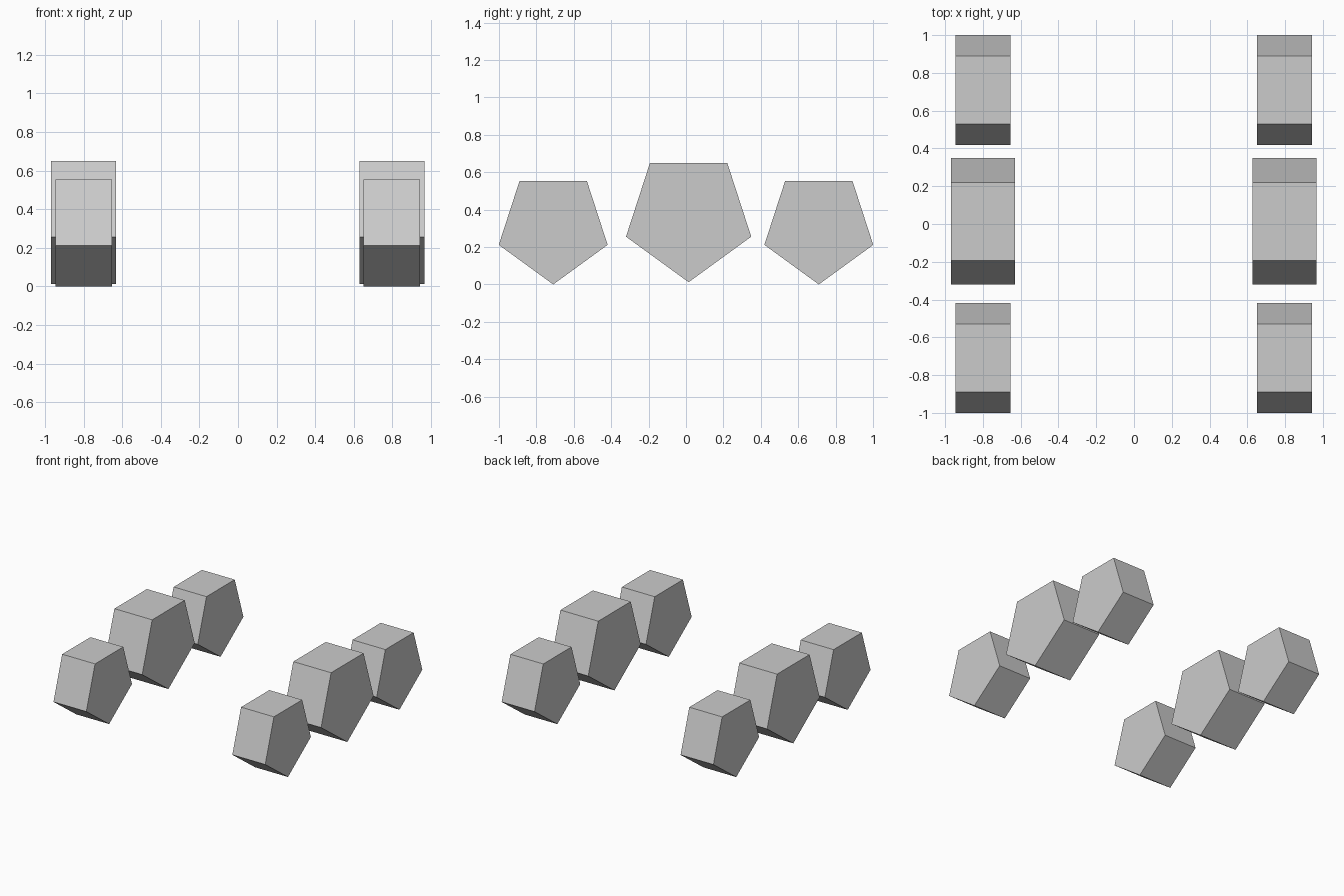
import bpy, bmesh, math

if "Cube" in bpy.data.objects:
    bpy.data.objects.remove(bpy.data.objects["Cube"])


def wheel(name, x, y, z, radius, width):
    """Five-sided wheel with its axle along x and one corner pointing down."""
    bm = bmesh.new()
    ring = []
    for i in range(5):
        a = -math.pi / 2 + i * math.tau / 5
        ring.append(bm.verts.new((-width / 2, radius * math.cos(a), radius * math.sin(a))))
    cap = bm.faces.new(ring)
    side = bmesh.ops.extrude_face_region(bm, geom=[cap])
    moved = [v for v in side["geom"] if isinstance(v, bmesh.types.BMVert)]
    bmesh.ops.translate(bm, verts=moved, vec=(width, 0, 0))
    bmesh.ops.recalc_face_normals(bm, faces=bm.faces)
    mesh = bpy.data.meshes.new(name)
    bm.to_mesh(mesh)
    bm.free()
    obj = bpy.data.objects.new(name, mesh)
    obj.location = (x, y, z)
    bpy.context.collection.objects.link(obj)


# Three wheels per side: a larger middle one between two smaller ones
for side, x in (("left", -0.799), ("right", 0.797)):
    wheel(f"front_wheel_{side}", x, -0.71, 0.306, 0.306, 0.293)
    wheel(f"middle_wheel_{side}", x, 0.014, 0.364, 0.352, 0.337)
    wheel(f"back_wheel_{side}", x, 0.71, 0.306, 0.306, 0.293)
